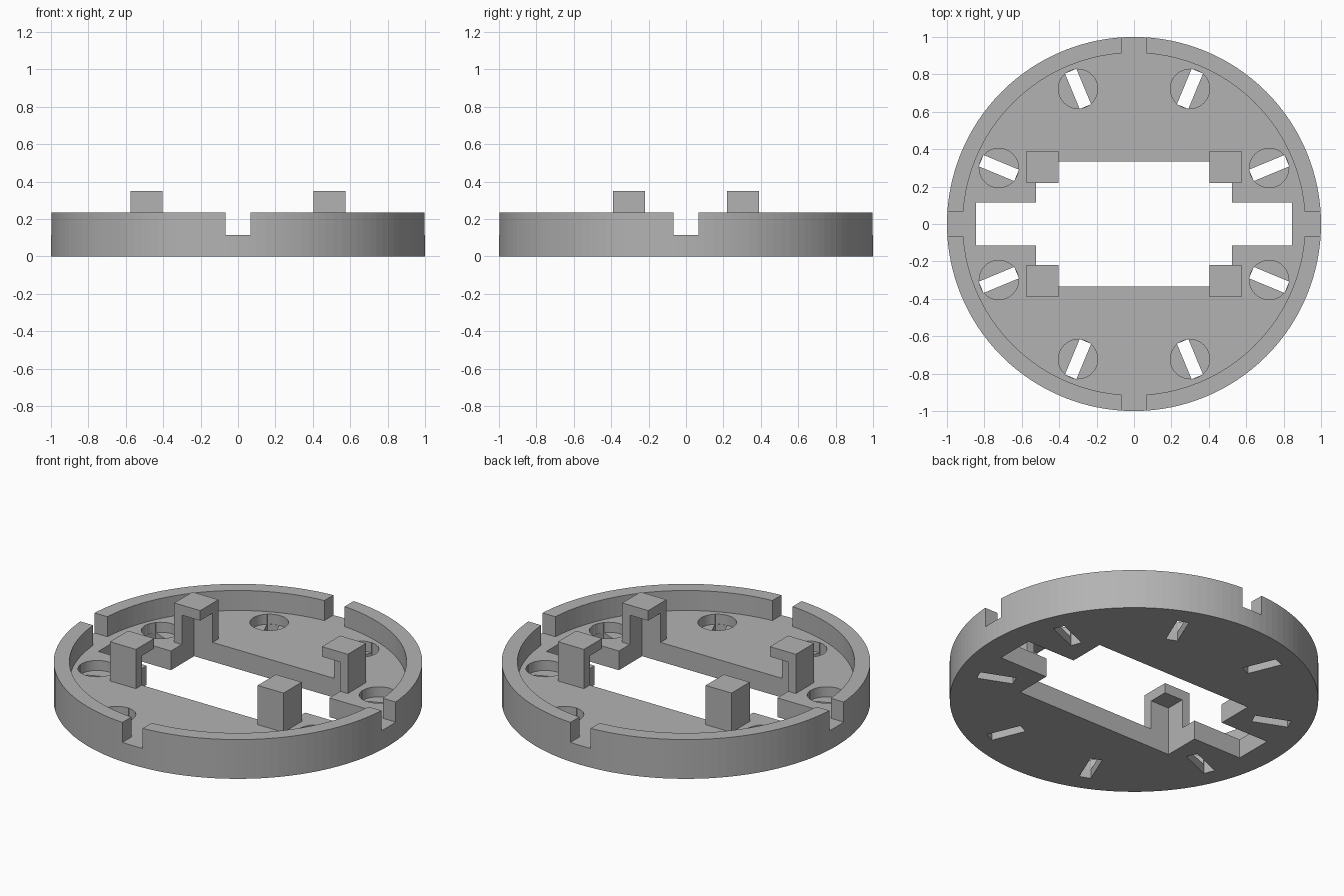
import bpy
from math import cos, sin, pi

if "Cube" in bpy.data.objects:
    bpy.data.objects.remove(bpy.data.objects["Cube"], do_unlink=True)

HEIGHT, FLOOR, WELL_FLOOR = 0.235, 0.115, 0.055
CAP_BOTTOM, POST_TOP = 0.29, 0.35

grey = bpy.data.materials.new("plain grey")
grey.use_nodes = True
colour = (0.45, 0.45, 0.45, 1)
grey.diffuse_color = colour
grey.node_tree.nodes["Principled BSDF"].inputs["Base Color"].default_value = colour


def finish(name):
    obj = bpy.context.object
    obj.name = obj.data.name = name
    obj.data.materials.append(grey)
    return obj


def cylinder(name, radius, z0, z1, x=0, y=0, sides=128):
    bpy.ops.mesh.primitive_cylinder_add(vertices=sides, radius=radius, depth=z1 - z0,
                                        location=(x, y, (z0 + z1) / 2))
    return finish(name)


def box(name, sx, sy, z0, z1, x=0, y=0, turn=0):
    bpy.ops.mesh.primitive_cube_add(size=1, location=(x, y, (z0 + z1) / 2),
                                    rotation=(0, 0, turn))
    obj = finish(name)
    obj.scale = (sx, sy, z1 - z0)
    bpy.ops.object.transform_apply(location=False, rotation=False, scale=True)
    return obj


def cut(target, cutter):
    mod = target.modifiers.new("cut", "BOOLEAN")
    mod.operation, mod.solver, mod.object = "DIFFERENCE", "EXACT", cutter
    bpy.ops.object.select_all(action="DESELECT")
    bpy.context.view_layer.objects.active = target
    target.select_set(True)
    bpy.ops.object.modifier_apply(modifier=mod.name)
    bpy.data.objects.remove(cutter, do_unlink=True)


def opening_cutter():
    return box("opening_cutter", 1.05, 0.67, -0.1, CAP_BOTTOM)


# Round tray with a raised rim, notched on each axis
tray = cylinder("round_tray", 1, 0, HEIGHT)
cut(tray, cylinder("bowl_cutter", 0.915, FLOOR, 0.5))
for side in (-1, 1):
    cut(tray, box("notch_cutter", 0.3, 0.134, FLOOR, 0.5, x=side))
    cut(tray, box("notch_cutter", 0.134, 0.3, FLOOR, 0.5, y=side))

# Central opening with two narrow arms
cut(tray, opening_cutter())
cut(tray, box("arm_cutter", 1.69, 0.23, -0.1, 0.2))

# Ring of screw wells with radial slots through the floor
for i in range(8):
    a = pi / 8 + i * pi / 4
    x, y = 0.782 * cos(a), 0.782 * sin(a)
    cut(tray, cylinder("well_cutter", 0.105, WELL_FLOOR, 0.2, x, y, sides=48))
    cut(tray, box("slot_cutter", 0.205, 0.066, -0.1, 0.2, x, y, a))

# Hollow corner posts: two walls under a square cap
for sx, x_name in ((-1, "right"), (1, "left")):
    for sy, y_name in ((-1, "front"), (1, "back")):
        post = box(f"corner_post_{y_name}_{x_name}", 0.172, 0.172, FLOOR, POST_TOP,
                   sx * 0.489, sy * 0.304)
        cut(post, opening_cutter())
